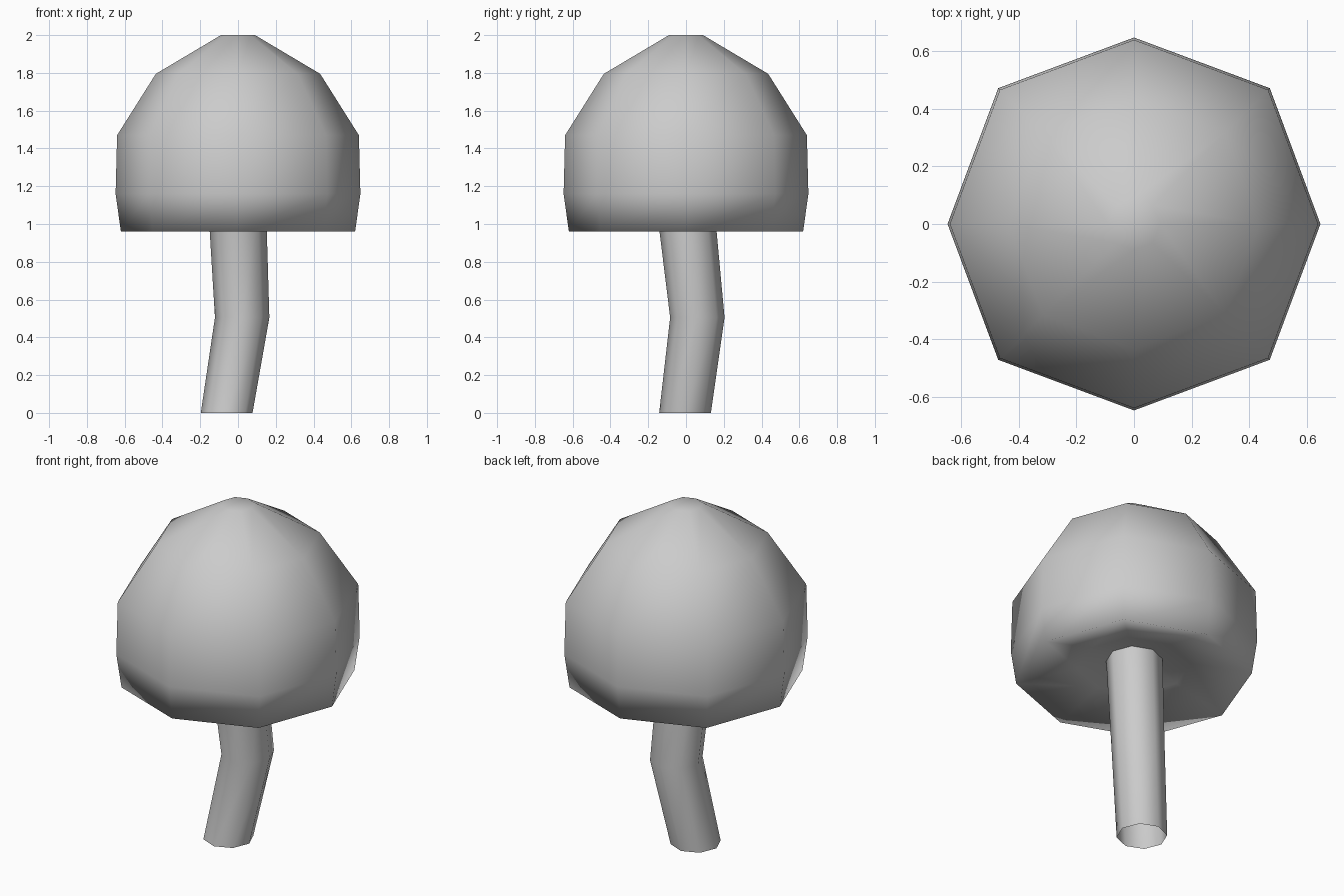
import bpy
import bmesh
from math import sin, cos, pi

cube = bpy.data.objects.get("Cube")
if cube:
    bpy.data.objects.remove(cube, do_unlink=True)

SIDES = 8

grey = bpy.data.materials.new("plain grey")
grey.use_nodes = True
colour = (0.6, 0.6, 0.6, 1)
grey.diffuse_color = colour
grey.node_tree.nodes["Principled BSDF"].inputs["Base Color"].default_value = colour


def loft(name, rings, diagonal=1.0, close_start=False, close_end=False):
    """Join eight-sided rings given as (x, y, z, radius)."""
    bm = bmesh.new()
    loops = []
    for x, y, z, r in rings:
        loop = []
        for i in range(SIDES):
            a = 2 * pi * i / SIDES
            s = r * (diagonal if i % 2 else 1)
            loop.append(bm.verts.new((x + s * cos(a), y + s * sin(a), z)))
        loops.append(loop)
    for low, high in zip(loops, loops[1:]):
        for i in range(SIDES):
            j = (i + 1) % SIDES
            bm.faces.new((low[i], low[j], high[j], high[i]))
    if close_start:
        bm.faces.new(loops[0][::-1])
    if close_end:
        bm.faces.new(loops[-1])
    for face in bm.faces:
        face.smooth = True
    mesh = bpy.data.meshes.new(name)
    bm.to_mesh(mesh)
    bm.free()
    mesh.materials.append(grey)
    obj = bpy.data.objects.new(name, mesh)
    bpy.context.collection.objects.link(obj)
    return obj


# Cap: hollowed underside, rim, then dome up to a small flat top
cap_profile = [(0.13, 1.08), (0.30, 1.04), (0.62, 0.96), (0.648, 1.16),
               (0.64, 1.47), (0.435, 1.795), (0.09, 2.0)]
loft("mushroom_cap", [(0, 0, z, r) for r, z in cap_profile],
     diagonal=1.03, close_start=True, close_end=True)

# Stem: bent tube, open at the foot, its top hidden in the cap
loft("mushroom_stem", [(-0.06, -0.005, 0, 0.137),
                       (0.022, 0.06, 0.505, 0.144),
                       (-0.004, -0.002, 1.08, 0.153)])
